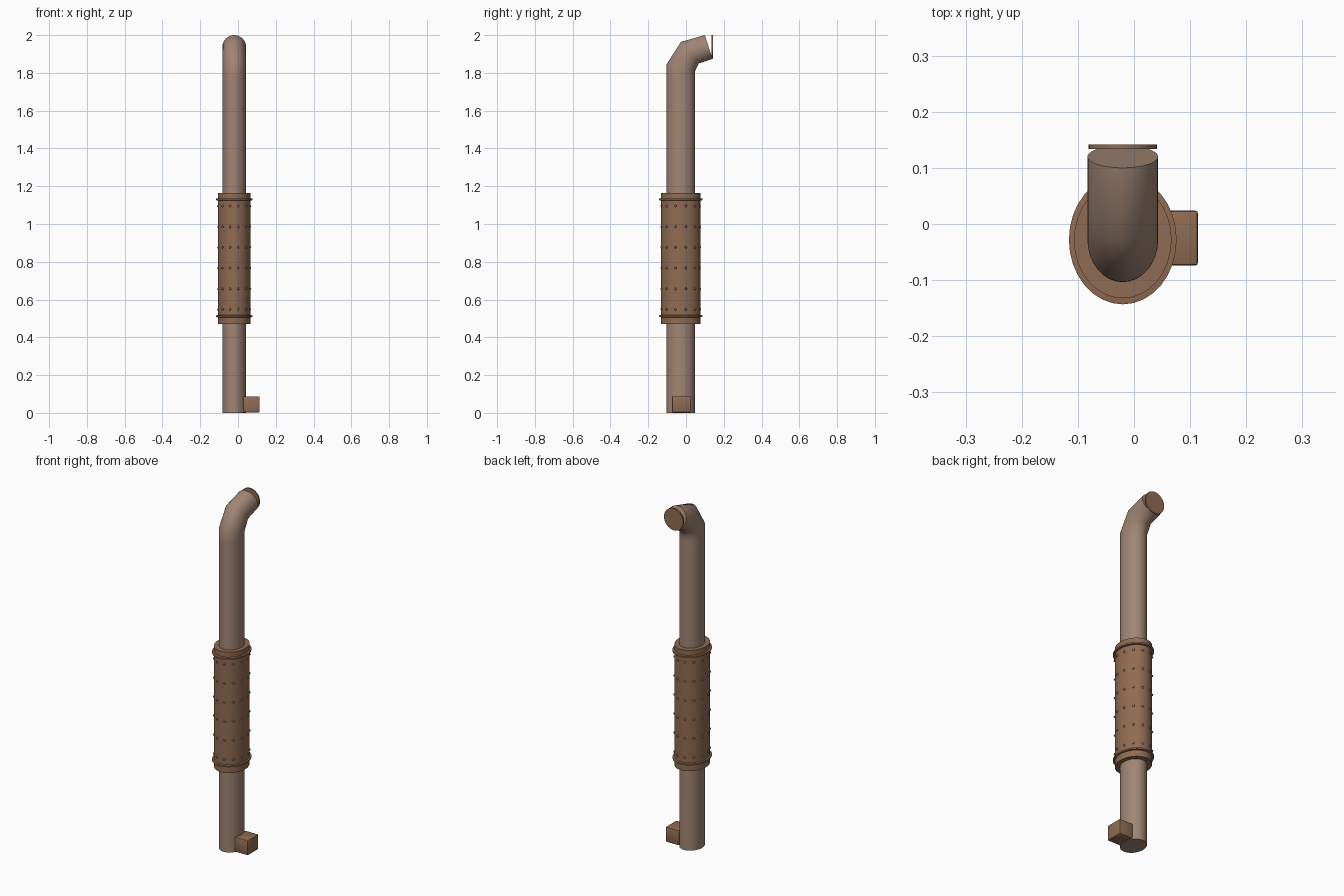
import bpy, bmesh, math
from mathutils import Vector, Matrix

cube = bpy.data.objects.get("Cube")
if cube:
    bpy.data.objects.remove(cube, do_unlink=True)

CX, CY = -0.02, -0.028      # stack axis
STRETCH = 1.2               # the stack is oval, longer in y
SEGMENTS = 32


def material(name, rgb):
    mat = bpy.data.materials.new(name)
    mat.use_nodes = True
    colour = (*rgb, 1)
    mat.diffuse_color = colour
    node = mat.node_tree.nodes["Principled BSDF"]
    node.inputs["Base Color"].default_value = colour
    node.inputs["Roughness"].default_value = 0.7
    return mat


PIPE = material("dusty pipe brown", (0.35, 0.235, 0.175))
RUST = material("rust brown", (0.28, 0.15, 0.085))


def finish(name, bm, mat, angle=35):
    bmesh.ops.recalc_face_normals(bm, faces=bm.faces)
    mesh = bpy.data.meshes.new(name)
    bm.to_mesh(mesh)
    bm.free()
    mesh.materials.append(mat)
    obj = bpy.data.objects.new(name, mesh)
    bpy.context.collection.objects.link(obj)
    bpy.ops.object.select_all(action="DESELECT")
    bpy.context.view_layer.objects.active = obj
    obj.select_set(True)
    bpy.ops.object.shade_smooth_by_angle(angle=math.radians(angle))
    return obj


def loft(name, rings, mat, angle=35):
    """Skin oval rings given as (centre, x radius, half axis vector), capped."""
    bm = bmesh.new()
    loops = []
    for centre, rx, half in rings:
        loop = []
        for i in range(SEGMENTS):
            a = math.tau * i / SEGMENTS
            offset = Vector((rx * math.cos(a), 0, 0)) + half * math.sin(a)
            loop.append(bm.verts.new(centre + offset))
        loops.append(loop)
    for low, high in zip(loops, loops[1:]):
        for i in range(SEGMENTS):
            j = (i + 1) % SEGMENTS
            bm.faces.new((low[i], low[j], high[j], high[i]))
    bm.faces.new(loops[0])
    bm.faces.new(loops[-1])
    return finish(name, bm, mat, angle)


def oval(z, r):
    return Vector((CX, CY, z)), r, Vector((0, r * STRETCH, 0))


def slanted(front, back, r=0.063):
    """Ring whose front and back points are given as (y, z)."""
    f, b = Vector((CX, *front)), Vector((CX, *back))
    return (f + b) / 2, r, (b - f) / 2


# Exhaust pipe with its bent outlet
loft("exhaust_pipe", [
    oval(0, 0.063), oval(1.78, 0.063),
    slanted((-0.103, 1.845), (0.047, 1.807)),
    slanted((-0.027, 1.964), (0.067, 1.85)),
    slanted((0.1, 2.0), (0.14, 1.874)),
], PIPE, 50)

# Heat shield sleeve and its clamp bands
loft("heat_shield", [oval(0.47, 0.087), oval(1.165, 0.087)], RUST)
for name, z in (("lower_band", 0.512), ("upper_band", 1.13)):
    loft(name, [oval(z - 0.006, 0.086), oval(z - 0.004, 0.096),
                oval(z + 0.004, 0.096), oval(z + 0.006, 0.086)], RUST)

# Rows of rivets around the sleeve
bm = bmesh.new()
for row in range(6):
    for k in range(12):
        a = math.tau * (k + 0.5) / 12
        spot = Vector((CX + 0.087 * math.cos(a),
                       CY + 0.087 * STRETCH * math.sin(a),
                       0.548 + 0.1095 * row))
        bmesh.ops.create_icosphere(bm, subdivisions=1, radius=0.007,
                                   matrix=Matrix.Translation(spot))
finish("rivets", bm, RUST, 60)

# Rain flap over the outlet
flap = [(Vector((CX, y, 1.938)), 0.061, Vector((0, 0, 0.062)))
        for y in (0.134, 0.142)]
loft("rain_flap", flap, RUST)

# Mounting bracket at the foot
bm = bmesh.new()
bmesh.ops.create_cube(bm, size=1)
bmesh.ops.scale(bm, vec=(0.086, 0.098, 0.086), verts=bm.verts)
bmesh.ops.translate(bm, vec=(0.071, -0.025, 0.045), verts=bm.verts)
bmesh.ops.bevel(bm, geom=bm.edges[:], offset=0.005, segments=2,
                affect="EDGES", profile=0.5)
finish("mounting_bracket", bm, RUST)
